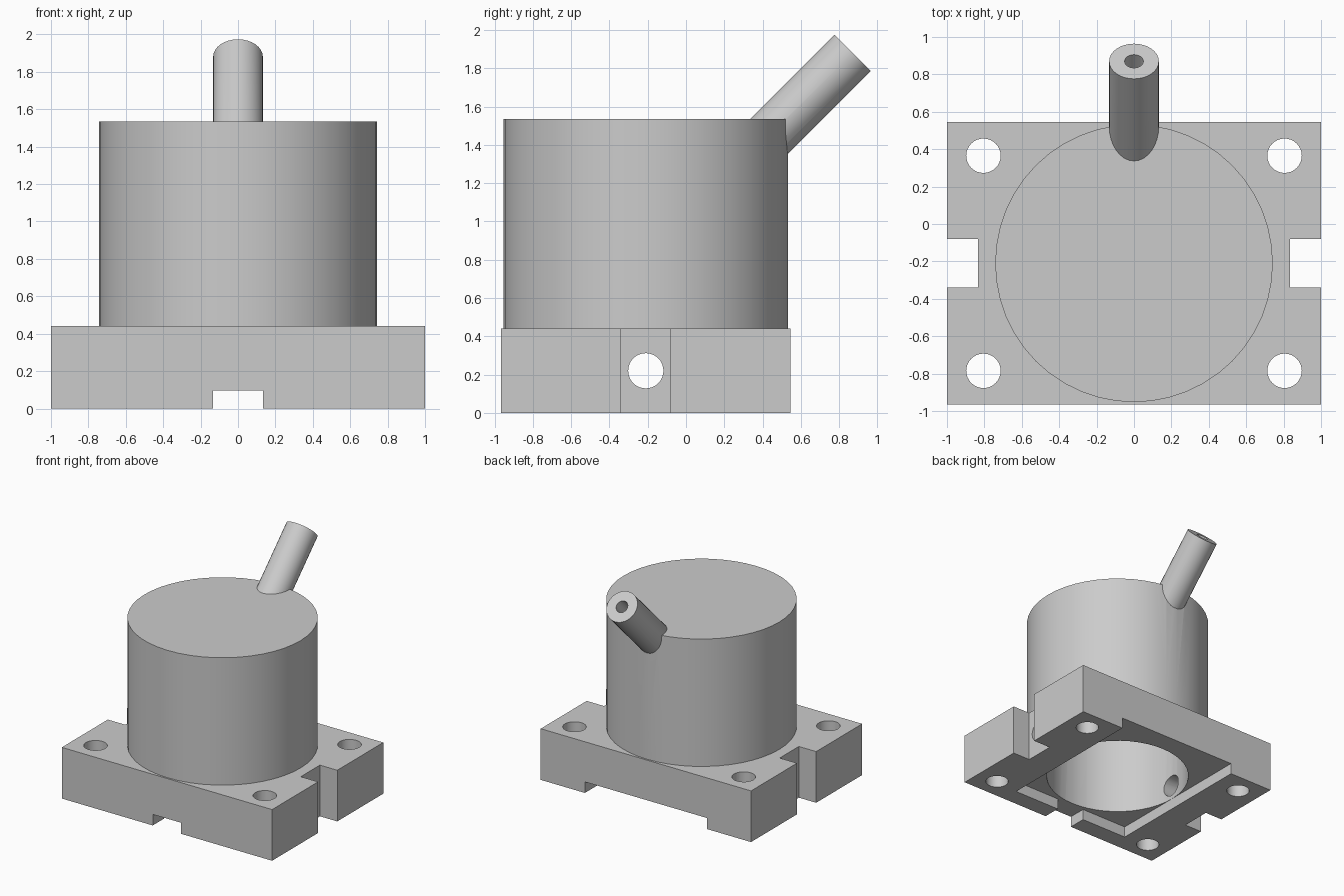
import bpy
from math import radians, sqrt
from mathutils import Vector

cube = bpy.data.objects.get("Cube")
if cube:
    bpy.data.objects.remove(cube, do_unlink=True)

CENTRE_Y = -0.21      # housing axis
PLATE_TOP = 0.44
HOUSING_TOP = 1.535
RECESS = 0.095        # depth of the underside channel
BORE_R = 0.58
OVER = 0.1            # overshoot of cutters past the surfaces

grey = bpy.data.materials.new("plain_grey")
grey.use_nodes = True
grey.diffuse_color = (0.6, 0.6, 0.6, 1)
grey.node_tree.nodes["Principled BSDF"].inputs["Base Color"].default_value = (0.6, 0.6, 0.6, 1)


def box(name, x, y, z):
    """Box from (low, high) ranges."""
    bpy.ops.mesh.primitive_cube_add(size=1, location=[sum(r) / 2 for r in (x, y, z)])
    ob = bpy.context.object
    ob.name = name
    ob.scale = [r[1] - r[0] for r in (x, y, z)]
    bpy.ops.object.transform_apply(location=False, rotation=False, scale=True)
    return ob


def rod(name, radius, start, end, sides=32):
    """Cylinder between two points."""
    a, b = Vector(start), Vector(end)
    bpy.ops.mesh.primitive_cylinder_add(vertices=sides, radius=radius,
                                        depth=(b - a).length, location=(a + b) / 2)
    ob = bpy.context.object
    ob.name = name
    ob.rotation_euler = (b - a).to_track_quat('Z', 'Y').to_euler()
    return ob


def combine(target, tool, operation):
    """Apply a boolean and discard the tool."""
    tool.hide_render = True
    mod = target.modifiers.new(operation.title(), 'BOOLEAN')
    mod.operation = operation
    mod.solver = 'EXACT'
    mod.object = tool
    bpy.context.view_layer.objects.active = target
    bpy.ops.object.modifier_apply(modifier=mod.name)
    bpy.data.objects.remove(tool, do_unlink=True)


# Square flange, round housing and slanted pipe form one solid
body = box("flanged_housing", (-1, 1), (-0.965, 0.545), (0, PLATE_TOP))
housing = rod("housing", 0.742, (0, CENTRE_Y, 0.2), (0, CENTRE_Y, HOUSING_TOP), 48)
combine(body, housing, 'UNION')
pipe_end = Vector((0, 0.87, 1.88))
slant = Vector((0, 1, 1)) / sqrt(2)
pipe = rod("pipe", 0.133, pipe_end - slant * 0.7, pipe_end)
combine(body, pipe, 'UNION')

# Blind bore, pipe bore and cross hole through the side walls
cuts = [
    rod("bore", BORE_R, (0, CENTRE_Y, -OVER), (0, CENTRE_Y, HOUSING_TOP - 0.16), 48),
    rod("pipe_bore", 0.05, pipe_end - slant * 0.85, pipe_end + slant * OVER, 24),
    rod("cross_hole", 0.092, (-1 - OVER, CENTRE_Y, 0.22), (1 + OVER, CENTRE_Y, 0.22)),
    # Underside channel, open at the back, with a narrow slot to the front
    box("channel", (-BORE_R, BORE_R), (-0.81, 0.545 + OVER), (-OVER, RECESS)),
    box("front_slot", (-0.135, 0.135), (-0.965 - OVER, -0.7), (-OVER, RECESS)),
]
# Side notches and corner bolt holes
for side in (-1, 1):
    edges = sorted((side * 0.835, side * (1 + OVER)))
    cuts.append(box("side_notch", edges, (-0.34, -0.08), (-OVER, PLATE_TOP + OVER)))
    for y in (-0.785, 0.365):
        cuts.append(rod("bolt_hole", 0.092, (side * 0.805, y, -OVER),
                        (side * 0.805, y, PLATE_TOP + OVER)))
for cutter in cuts:
    combine(body, cutter, 'DIFFERENCE')

# Finish
body.data.materials.clear()
body.data.materials.append(grey)
for face in body.data.polygons:
    face.material_index = 0
bpy.ops.object.select_all(action='DESELECT')
body.select_set(True)
bpy.context.view_layer.objects.active = body
bpy.ops.object.shade_smooth_by_angle(angle=radians(30))
